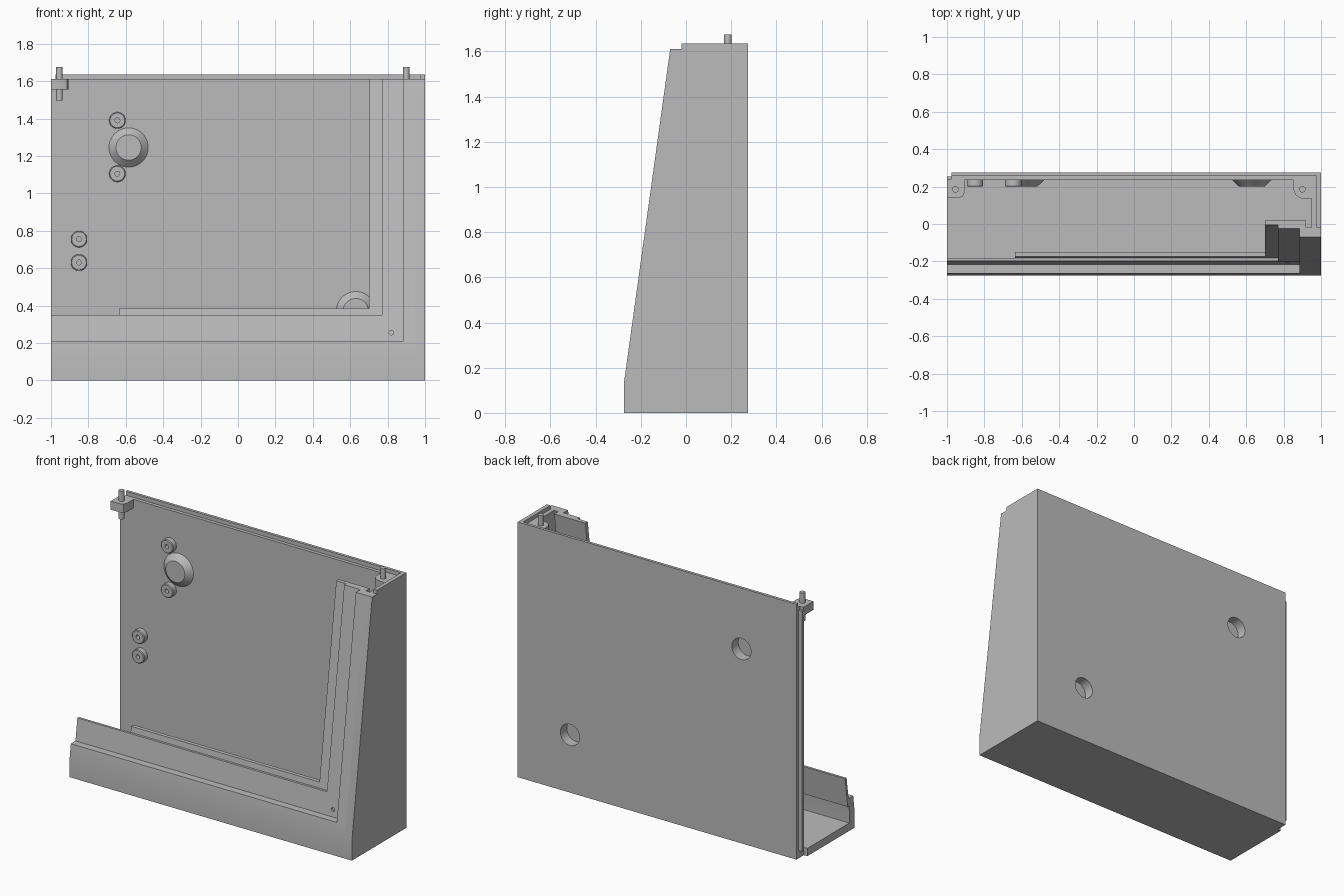
import bpy, bmesh, math
from mathutils import Matrix, Vector

cube = bpy.data.objects.get("Cube")
if cube:
    bpy.data.objects.remove(cube, do_unlink=True)

GREY = (0.5, 0.5, 0.5, 1)
mat = bpy.data.materials.new("plain_grey")
mat.use_nodes = True
mat.diffuse_color = GREY
mat.node_tree.nodes["Principled BSDF"].inputs["Base Color"].default_value = GREY


def finish(name, bm):
    bmesh.ops.recalc_face_normals(bm, faces=bm.faces)
    mesh = bpy.data.meshes.new(name)
    bm.to_mesh(mesh)
    bm.free()
    mesh.materials.append(mat)
    ob = bpy.data.objects.new(name, mesh)
    bpy.context.collection.objects.link(ob)
    return ob


def prism(name, pts, axis, a, b):
    """Extrude a yz outline along x, or an xy outline along z."""
    bm = bmesh.new()
    put = (lambda p, t: (t, *p)) if axis == "x" else (lambda p, t: (*p, t))
    face = bm.faces.new([bm.verts.new(put(p, a)) for p in pts])
    out = bmesh.ops.extrude_face_region(bm, geom=[face])
    step = Vector(put((0, 0), b - a))
    bmesh.ops.translate(bm, vec=step, verts=[v for v in out["geom"] if isinstance(v, bmesh.types.BMVert)])
    return finish(name, bm)


def box(name, x0, x1, y0, y1, z0, z1):
    return prism(name, [(x0, y0), (x1, y0), (x1, y1), (x0, y1)], "z", z0, z1)


def lathe(name, x, z, profile, closed=False):
    """Spin a (radius, y) profile about a front-to-back axis."""
    bm = bmesh.new()
    vs = [bm.verts.new((x + r, y, z)) for r, y in profile]
    pairs = list(zip(vs, vs[1:])) + ([(vs[-1], vs[0])] if closed else [])
    edges = [bm.edges.new(p) for p in pairs]
    bmesh.ops.spin(bm, geom=vs + edges, cent=(x, 0, z), axis=(0, 1, 0),
                   angle=math.tau, steps=40, use_duplicate=False)
    bmesh.ops.remove_doubles(bm, verts=bm.verts, dist=0.0002)
    return finish(name, bm)


def cut_hole(ob, x, z, r, y0, y1):
    cutter = lathe("hole_cutter", x, z, [(0, y0), (r, y0), (r, y1), (0, y1)])
    cutter.hide_render = True
    mod = ob.modifiers.new("hole", "BOOLEAN")
    mod.operation = "DIFFERENCE"
    mod.solver = "EXACT"
    mod.object = cutter
    bpy.context.view_layer.objects.active = ob
    bpy.ops.object.modifier_apply(modifier=mod.name)
    bpy.data.objects.remove(cutter, do_unlink=True)


KINK, TOP, RIM = 0.13, 1.61, 1.635


def front(z):
    return -0.275 + 0.1385 * max(0, z - KINK)


def slab(name, x0, x1, z0, z1, o0, o1):
    """Plate following the sloped front, between two depths behind it."""
    zs = [z0] + ([KINK] if z0 < KINK < z1 else []) + [z1]
    pts = [(front(z) + o0, z) for z in zs] + [(front(z) + o1, z) for z in reversed(zs)]
    return prism(name, pts, "x", x0, x1)


# Back plate: outer skin with raised rim, inner skin, side tongue
outer = box("back_outer_skin", -0.975, 1, 0.257, 0.275, 0, RIM)
inner = box("back_inner_skin", -0.975, 1, 0.235, 0.257, 0, TOP)
box("back_side_tongue", -1, -0.975, 0.235, 0.255, 0.05, 1.59)

# Recessed rear mounting sockets
for x, z in [(-0.585, 1.245), (0.63, 0.37)]:
    for skin in (outer, inner):
        cut_hole(skin, x, z, 0.068, 0.2, 0.3)
    lathe("mount_socket", x, z, [(0.068, 0.24), (0.105, 0.235), (0.068, 0.2),
                                 (0, 0.2), (0, 0.21), (0.068, 0.21), (0.068, 0.24)])

# Floor
box("floor", -1, 0.99, -0.27, 0.2, 0, 0.05)
box("floor_rear", -0.975, 0.99, 0.2, 0.27, 0, 0.05)

# Side wall with stepped top
base = [(0.275, 0), (-0.275, 0), (-0.275, KINK), (front(TOP), TOP)]
prism("side_wall_outer", base + [(-0.02, TOP), (-0.02, RIM), (0.275, RIM)], "x", 0.975, 1)
prism("side_wall_inner", base + [(0.275, TOP)], "x", 0.95, 0.975)

# Front frame: outer lip, recessed band and innermost rim, each L-shaped
slab("front_lip_bottom", -1, 0.95, 0, 0.21, 0, 0.05)
slab("front_lip_side", 0.885, 0.95, 0.21, TOP, 0, 0.05)
slab("lip_side_backing", 0.885, 0.92, 0.21, TOP, 0.05, 0.09)
band = slab("recess_band_bottom", -1, 0.885, 0.16, 0.35, 0.047, 0.062)
cut_hole(band, 0.82, 0.255, 0.012, -0.4, 0)
slab("recess_band_side", 0.77, 0.885, 0.35, TOP, 0.045, 0.065)
slab("inner_rim_bottom", -0.635, 0.92, 0.21, 0.385, 0.065, 0.09)
slab("inner_rim_side", 0.70, 0.92, 0.385, TOP, 0.065, 0.09)

# Screw bosses on the inside of the back plate
for x, z in [(-0.645, 1.39), (-0.645, 1.105), (-0.85, 0.755), (-0.85, 0.63)]:
    lathe("screw_boss", x, z, [(0.013, 0.236), (0.044, 0.236), (0.044, 0.204),
                               (0.039, 0.2), (0.013, 0.2)], closed=True)

# Corner brackets with alignment pins
prism("left_open_bracket", [(-1, 0.24), (-1, 0.14), (-0.935, 0.14), (-0.915, 0.148),
                            (-0.906, 0.168), (-0.905, 0.24)], "z", 1.555, TOP)
prism("corner_bracket", [(0.85, 0.24), (0.852, 0.18), (0.866, 0.152), (0.895, 0.137),
                         (0.955, 0.135), (0.955, 0.24)], "z", 1.555, TOP)
for x in (-0.955, 0.9):
    bm = bmesh.new()
    bmesh.ops.create_cone(bm, cap_ends=True, segments=32, radius1=0.017, radius2=0.017,
                          depth=0.18, matrix=Matrix.Translation((x, 0.185, 1.585)))
    finish("alignment_pin", bm)

# Smooth the rounded parts, keep hard edges crisp
bpy.ops.object.select_all(action="DESELECT")
for ob in bpy.context.collection.objects:
    if ob.type == "MESH":
        ob.select_set(True)
        bpy.context.view_layer.objects.active = ob
bpy.ops.object.shade_smooth_by_angle(angle=math.radians(30))
